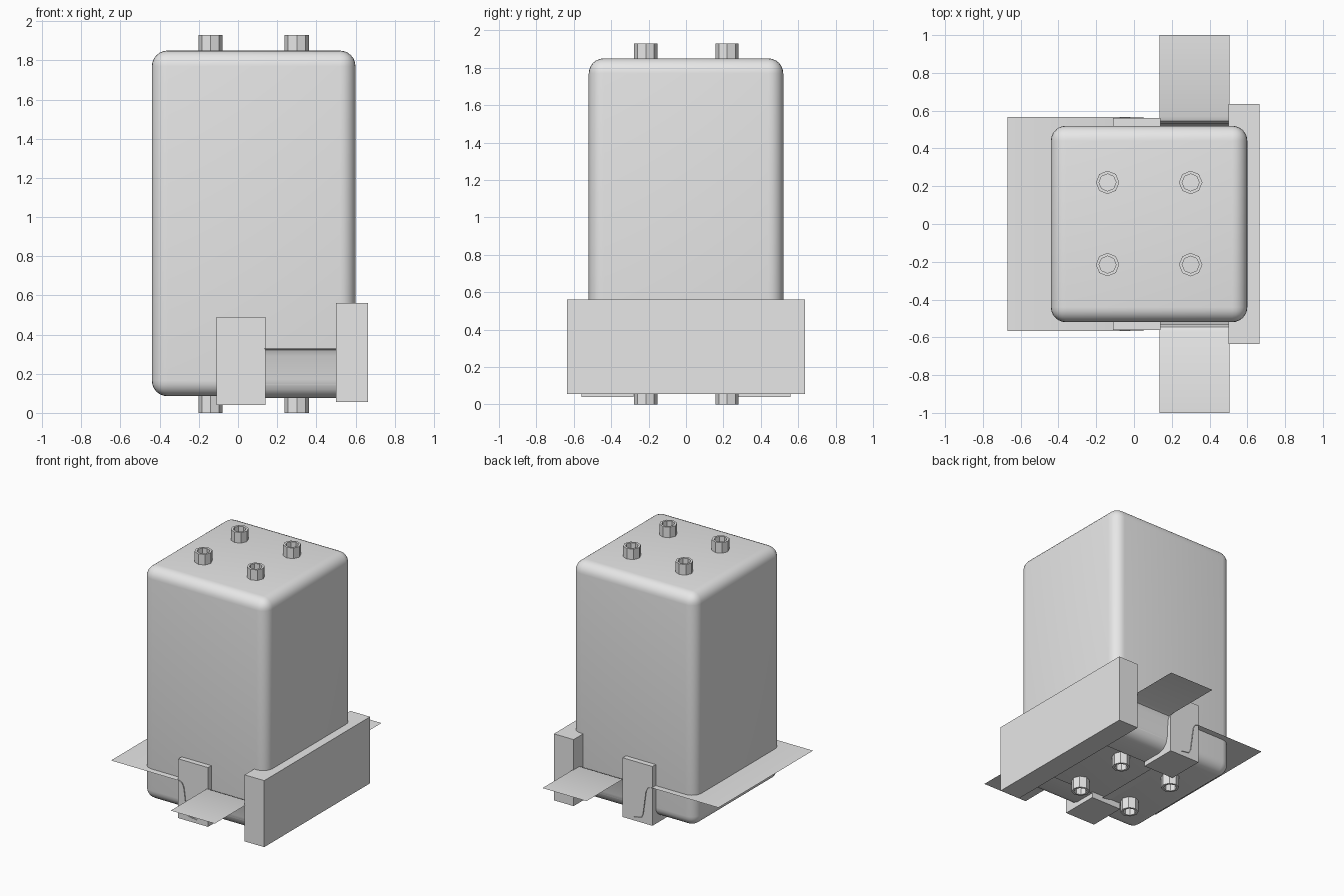
import bpy, bmesh, math
from mathutils import Matrix

old = bpy.data.objects.get("Cube")
if old:
    bpy.data.objects.remove(old, do_unlink=True)

grey = bpy.data.materials.new("light_grey")
grey.use_nodes = True
GREY = (0.8, 0.8, 0.8, 1)
grey.diffuse_color = GREY
grey.node_tree.nodes["Principled BSDF"].inputs["Base Color"].default_value = GREY


def finish(name, bm, smooth=False):
    mesh = bpy.data.meshes.new(name)
    bm.to_mesh(mesh)
    bm.free()
    mesh.materials.append(grey)
    obj = bpy.data.objects.new(name, mesh)
    bpy.context.collection.objects.link(obj)
    if smooth:
        bpy.ops.object.select_all(action="DESELECT")
        obj.select_set(True)
        bpy.context.view_layer.objects.active = obj
        bpy.ops.object.shade_smooth_by_angle(angle=math.radians(35))
    return obj


def box(name, low, high, bevel=0):
    size = [b - a for a, b in zip(low, high)]
    centre = [(a + b) / 2 for a, b in zip(low, high)]
    bm = bmesh.new()
    bmesh.ops.create_cube(bm, size=1, matrix=Matrix.Translation(centre) @ Matrix.Diagonal((*size, 1)))
    if bevel:
        bmesh.ops.bevel(bm, geom=bm.edges[:], offset=bevel, segments=6, profile=0.5, affect="EDGES")
    return finish(name, bm, bevel > 0)


def tube(name, x, y, z0, z1, outer=0.062, inner=0.045, sides=8):
    # Open octagonal ring: outer wall, rims and inner wall
    bm = bmesh.new()
    loops = []
    for r, z in ((outer, z0), (outer, z1), (inner, z1), (inner, z0)):
        angles = [math.tau * i / sides for i in range(sides)]
        loops.append([bm.verts.new((x + r * math.cos(a), y + r * math.sin(a), z)) for a in angles])
    for k in range(4):
        a, b = loops[k], loops[(k + 1) % 4]
        for i in range(sides):
            j = (i + 1) % sides
            bm.faces.new((a[i], a[j], b[j], b[i]))
    return finish(name, bm)


def sheet(name, start, end):
    # Thin bent sheet swept between two matching paths
    bm = bmesh.new()
    a = [bm.verts.new(p) for p in start]
    b = [bm.verts.new(p) for p in end]
    for i in range(len(a) - 1):
        bm.faces.new((a[i], a[i + 1], b[i + 1], b[i]))
    bmesh.ops.recalc_face_normals(bm, faces=bm.faces[:])
    if max(bm.faces, key=lambda f: f.calc_area()).normal.z < 0:
        bmesh.ops.reverse_faces(bm, faces=bm.faces[:])
    return finish(name, bm, True)


# Rounded body and the bar along its left side
box("body", (-0.44, -0.52, 0.085), (0.6, 0.52, 1.85), 0.08)
box("side_bar", (0.5, -0.635, 0.055), (0.665, 0.635, 0.56))

# Hollow posts on the top and underneath
for x, x_name in ((-0.14, "right"), (0.3, "left")):
    for y, y_name in ((-0.215, "front"), (0.22, "back")):
        tube(f"top_post_{y_name}_{x_name}", x, y, 1.83, 1.93)
        tube(f"bottom_post_{y_name}_{x_name}", x, y, 0, 0.1)

# Wide lead stepping down beneath the body
step = [(-0.67, 0.33), (-0.1, 0.33), (-0.075, 0.32), (-0.06, 0.29),
        (-0.035, 0.11), (-0.02, 0.08), (0.05, 0.07)]
sheet("wide_lead", [(x, -0.567, z) for x, z in step], [(x, 0.567, z) for x, z in step])

# Blocks and narrow leads at the front and back
bend = [(1, 0.33), (0.57, 0.33), (0.545, 0.32), (0.53, 0.29), (0.524, 0.17),
        (0.51, 0.12), (0.48, 0.088), (0.44, 0.075), (0.28, 0.075)]
for side, label in ((-1, "front"), (1, "back")):
    ys = sorted((0.28 * side, 0.56 * side))
    box(f"{label}_block", (-0.11, ys[0], 0.04), (0.14, ys[1], 0.49))
    sheet(f"{label}_lead", [(0.135, side * y, z) for y, z in bend],
          [(0.505, side * y, z) for y, z in bend])
